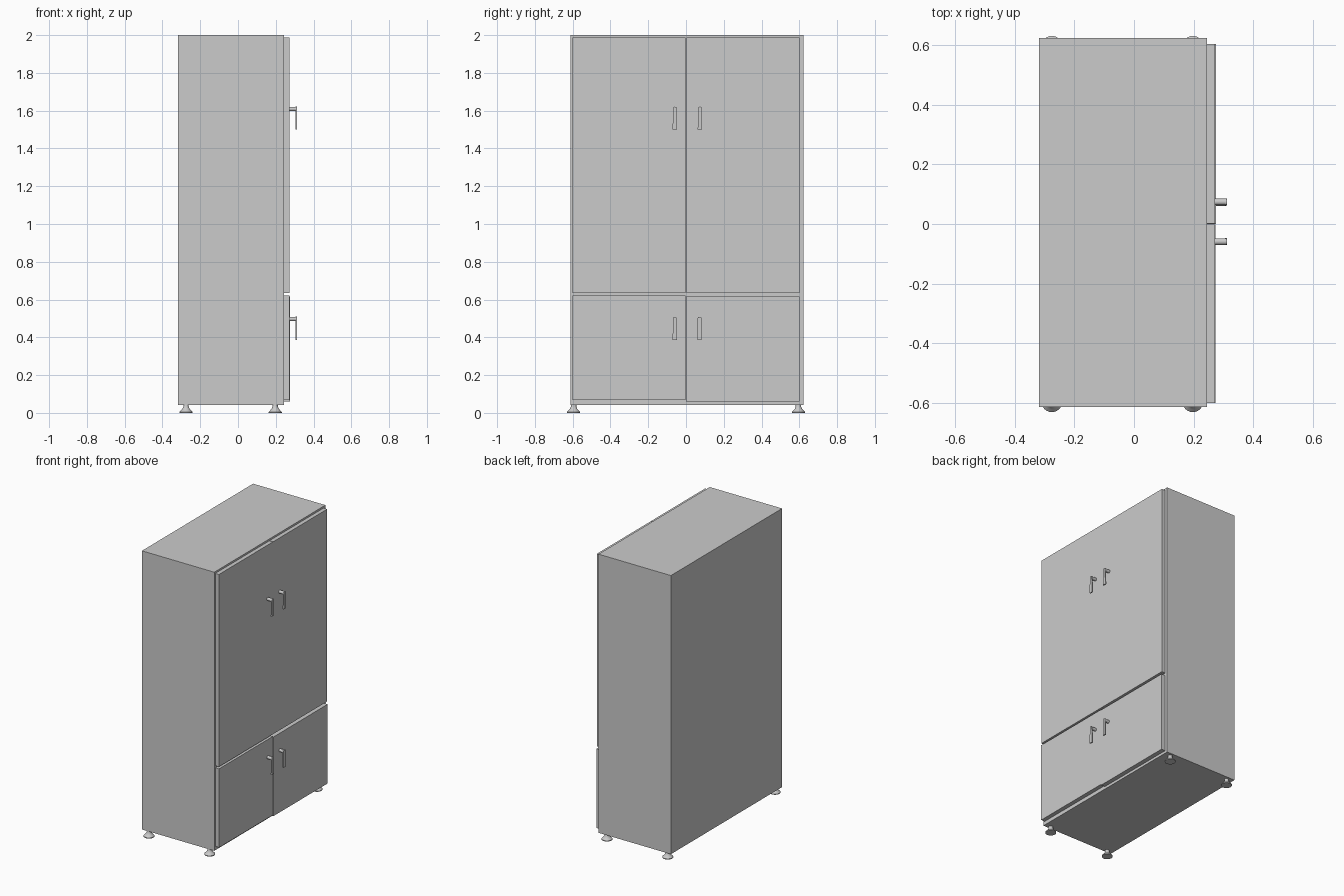
import bpy, bmesh, math

if "Cube" in bpy.data.objects:
    bpy.data.objects.remove(bpy.data.objects["Cube"])


def finish(bm, name):
    bmesh.ops.recalc_face_normals(bm, faces=bm.faces)
    mesh = bpy.data.meshes.new(name)
    bm.to_mesh(mesh)
    bm.free()
    ob = bpy.data.objects.new(name, mesh)
    bpy.context.collection.objects.link(ob)
    return ob


def smooth(ob):
    bpy.ops.object.select_all(action='DESELECT')
    ob.select_set(True)
    bpy.context.view_layer.objects.active = ob
    bpy.ops.object.shade_smooth_by_angle(angle=math.radians(35))


def box(name, x0, x1, y0, y1, z0, z1):
    bm = bmesh.new()
    bmesh.ops.create_cube(bm, size=1)
    for v in bm.verts:
        v.co = (x1 if v.co.x > 0 else x0,
                y1 if v.co.y > 0 else y0,
                z1 if v.co.z > 0 else z0)
    return finish(bm, name)


def lathe(name, profile, x, y, z=0, horizontal=False, segs=24):
    # Profile of (radius, height), spun about z or laid along +x
    bm = bmesh.new()
    rings = []
    for r, h in profile:
        ring = []
        for i in range(segs):
            a = 2 * math.pi * i / segs
            c, s = r * math.cos(a), r * math.sin(a)
            p = (x + h, y + c, z + s) if horizontal else (x + c, y + s, z + h)
            ring.append(bm.verts.new(p))
        rings.append(ring)
    for a, b in zip(rings, rings[1:]):
        for i in range(segs):
            j = (i + 1) % segs
            bm.faces.new((a[i], a[j], b[j], b[i]))
    bm.faces.new(rings[0])
    bm.faces.new(rings[-1])
    ob = finish(bm, name)
    smooth(ob)
    return ob


def lever(name, y, top, w_top, w_bottom):
    # Thin hanging grip with a rounded top, wider towards the bottom
    drop = 0.122
    pts = [(y - w_bottom, top - drop), (y + w_bottom, top - drop)]
    for i in range(9):
        a = math.pi * i / 8
        pts.append((y + w_top * math.cos(a), top - 0.006 + 0.006 * math.sin(a)))
    bm = bmesh.new()
    face = bm.faces.new([bm.verts.new((0.304, py, pz)) for py, pz in pts])
    ext = bmesh.ops.extrude_face_region(bm, geom=[face])
    for v in ext["geom"]:
        if isinstance(v, bmesh.types.BMVert):
            v.co.x = 0.312
    return finish(bm, name)


# Carcass
box("cabinet_body", -0.318, 0.244, -0.612, 0.622, 0.043, 2.0)

# Doors: two tall above, two short below
box("upper_door_left", 0.242, 0.272, -0.60, -0.002, 0.636, 1.987)
box("upper_door_right", 0.242, 0.272, 0.002, 0.602, 0.636, 1.987)
box("lower_door_left", 0.242, 0.273, -0.60, -0.002, 0.069, 0.622)
box("lower_door_right", 0.242, 0.275, 0.0, 0.602, 0.061, 0.617)

# Handles: round stem plus hanging grip
handles = [("upper_left", -0.059, 1.621, 0.009, 0.012),
           ("upper_right", 0.074, 1.621, 0.010, 0.012),
           ("lower_left", -0.059, 0.509, 0.009, 0.012),
           ("lower_right", 0.072, 0.509, 0.010, 0.010)]
for label, y, top, wt, wb in handles:
    lathe("handle_stem_" + label, [(0.011, 0), (0.011, 0.038)],
          0.270, y, top - 0.012, horizontal=True)
    lever("handle_grip_" + label, y, top, wt, wb)

# Flared feet
foot = [(0.035, 0), (0.035, 0.005), (0.026, 0.014), (0.019, 0.022),
        (0.014, 0.034), (0.014, 0.05)]
for end, x in (("back", -0.275), ("front", 0.197)):
    for side, y in (("left", -0.595), ("right", 0.595)):
        lathe(f"foot_{end}_{side}", foot, x, y)
